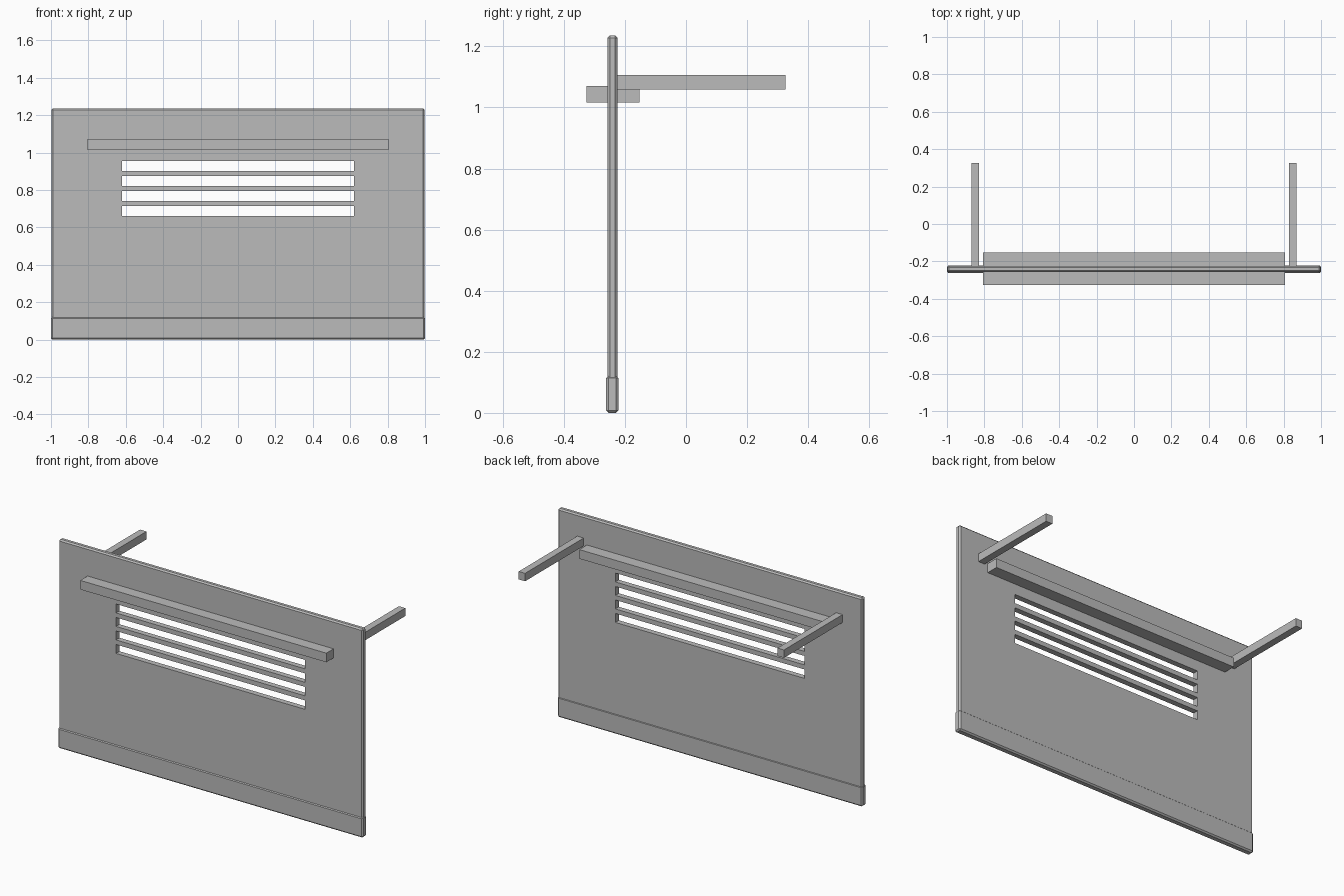
import bpy
import bmesh
from mathutils import Vector

cube = bpy.data.objects.get("Cube")
if cube:
    bpy.data.objects.remove(cube, do_unlink=True)

grey = bpy.data.materials.new("plain grey")
grey.use_nodes = True
COLOUR = (0.5, 0.5, 0.5, 1)
grey.diffuse_color = COLOUR
grey.node_tree.nodes["Principled BSDF"].inputs["Base Color"].default_value = COLOUR


def box(name, low, high, chamfer=0):
    """Box between two corners, optionally with chamfered edges."""
    low, high = Vector(low), Vector(high)
    bm = bmesh.new()
    bmesh.ops.create_cube(bm, size=1)
    for v in bm.verts:
        v.co = (low + high) / 2 + v.co * (high - low)
    if chamfer:
        bmesh.ops.bevel(bm, geom=bm.edges[:], offset=chamfer,
                        offset_type='OFFSET', segments=1, affect='EDGES')
    mesh = bpy.data.meshes.new(name)
    bm.to_mesh(mesh)
    bm.free()
    mesh.materials.append(grey)
    obj = bpy.data.objects.new(name, mesh)
    bpy.context.collection.objects.link(obj)
    return obj


# Main panel and the slightly thicker kick plate along its foot
panel = box("panel", (-0.998, -0.257, 0.005), (0.998, -0.224, 1.236), 0.008)
box("kick_plate", (-1, -0.262, 0), (1, -0.221, 0.122), 0.008)

# Four ventilation slots cut through the panel
cutters = []
for i in range(4):
    z = 0.661 + 0.08 * i
    cutter = box("slot_cutter", (-0.62, -0.4, z), (0.62, -0.1, z + 0.053))
    cutter.hide_render = True
    cutters.append(cutter)
    cut = panel.modifiers.new("slot", 'BOOLEAN')
    cut.operation = 'DIFFERENCE'
    cut.solver = 'EXACT'
    cut.object = cutter

# Bake the cuts and remove the cutters
bpy.context.view_layer.update()
depsgraph = bpy.context.evaluated_depsgraph_get()
cut_mesh = bpy.data.meshes.new_from_object(panel.evaluated_get(depsgraph))
panel.modifiers.clear()
panel.data = cut_mesh
for cutter in cutters:
    bpy.data.objects.remove(cutter, do_unlink=True)

# Rail passing through the panel, showing on both faces
box("cross_rail", (-0.807, -0.325, 1.016), (0.807, -0.153, 1.07))

# Pair of arms reaching backwards
for side, x in (("left", 0.849), ("right", -0.849)):
    box(side + "_arm", (x - 0.021, -0.23, 1.059), (x + 0.021, 0.325, 1.106))
